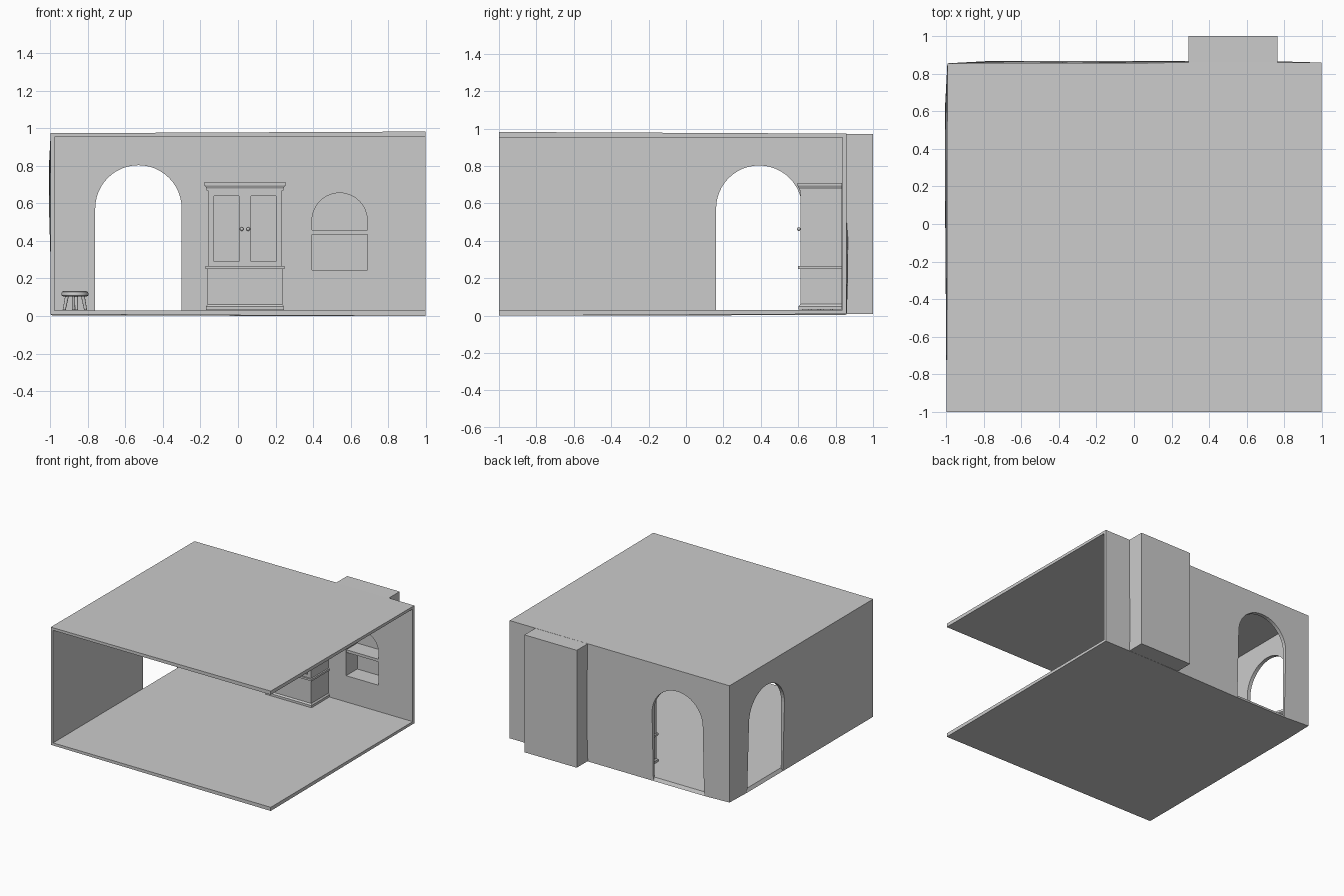
import bpy, bmesh, math
from mathutils import Vector

if "Cube" in bpy.data.objects:
    bpy.data.objects.remove(bpy.data.objects["Cube"])

GREY = bpy.data.materials.new("plain grey")
GREY.diffuse_color = (0.6, 0.6, 0.6, 1)
GREY.use_nodes = True
GREY.node_tree.nodes["Principled BSDF"].inputs["Base Color"].default_value = GREY.diffuse_color


def make(name, bm, smooth=False):
    me = bpy.data.meshes.new(name)
    bm.to_mesh(me)
    bm.free()
    ob = bpy.data.objects.new(name, me)
    bpy.context.collection.objects.link(ob)
    me.materials.append(GREY)
    if smooth:
        bpy.ops.object.select_all(action='DESELECT')
        ob.select_set(True)
        bpy.context.view_layer.objects.active = ob
        bpy.ops.object.shade_smooth_by_angle(angle=math.radians(40))
    return ob


def face(bm, pts, normal):
    """Add a polygon facing the given way."""
    f = bm.faces.new([bm.verts.new(p) for p in pts])
    f.normal_update()
    if f.normal.dot(Vector(normal)) < 0:
        f.normal_flip()


def add_box(bm, x0, x1, y0, y1, z0, z1):
    vs = bmesh.ops.create_cube(bm, size=1)["verts"]
    for v in vs:
        v.co = (x0 if v.co.x < 0 else x1, y0 if v.co.y < 0 else y1, z0 if v.co.z < 0 else z1)
    return vs


def box(name, *dims):
    bm = bmesh.new()
    add_box(bm, *dims)
    return make(name, bm)


def arc(c, r, spring, a0=180, a1=0, n=24):
    """Points of a round arch, from angle a0 to a1."""
    angs = [math.radians(a0 + (a1 - a0) * i / n) for i in range(n + 1)]
    return [(c + r * math.cos(a), spring + r * math.sin(a)) for a in angs]


# Room shell: inner surface, open at the front and right, thickened outward
L, R, F, B, Z0, Z1 = -0.976, 0.997, -1.0, 0.838, 0.03, 0.952
DX, DY, DR, DS = -0.53, 0.391, 0.23, 0.573      # doorways
NX, NR, NS, NZ = 0.541, 0.147, 0.508, 0.245     # niche
bm = bmesh.new()
back_left = ([(L, Z0), (DX - DR, Z0)] + arc(DX, DR, DS) + [(DX + DR, Z0), (NX, Z0), (NX, NZ), (NX - NR, NZ)]
             + arc(NX, NR, NS, 180, 90, 12) + [(NX, Z1), (L, Z1)])
back_right = ([(NX, Z0), (R, Z0), (R, Z1), (NX, Z1)] + arc(NX, NR, NS, 90, 0, 12)
              + [(NX + NR, NZ), (NX, NZ)])
for poly in (back_left, back_right):
    face(bm, [(x, B, z) for x, z in poly], (0, -1, 0))
side = [(F, Z0), (DY - DR, Z0)] + arc(DY, DR, DS) + [(DY + DR, Z0), (B, Z0), (B, Z1), (F, Z1)]
face(bm, [(L, y, z) for y, z in side], (1, 0, 0))
face(bm, [(L, F, Z0), (R, F, Z0), (R, B, Z0), (NX, B, Z0), (DX + DR, B, Z0), (DX - DR, B, Z0),
          (L, B, Z0), (L, DY + DR, Z0), (L, DY - DR, Z0)], (0, 0, 1))
face(bm, [(L, F, Z1), (R, F, Z1), (R, B, Z1), (NX, B, Z1), (L, B, Z1)], (0, 0, -1))
bmesh.ops.remove_doubles(bm, verts=bm.verts, dist=1e-4)
room = make("room_shell", bm)
mod = room.modifiers.new("wall thickness", 'SOLIDIFY')
mod.thickness, mod.offset = 0.03, -1

# Outer chimney-like box behind the niche (open towards the wall)
bm = bmesh.new()
add_box(bm, 0.29, 0.765, 0.85, 1.0, 0.01, 0.972)
bmesh.ops.delete(bm, geom=[f for f in bm.faces if f.normal.y < -0.5 or f.calc_center_median().y < 0.86],
                 context='FACES_ONLY')
make("niche_housing", bm)

# Arched niche lining and its shelf
bm = bmesh.new()
prof = [(NX - NR, NZ)] + arc(NX, NR, NS) + [(NX + NR, NZ)]
Y0, Y1 = B + 0.029, 0.982
for a, b in zip(prof, prof[1:] + prof[:1]):
    mid = Vector((NX - (a[0] + b[0]) / 2, 0, 0.45 - (a[1] + b[1]) / 2))
    face(bm, [(a[0], Y0, a[1]), (b[0], Y0, b[1]), (b[0], Y1, b[1]), (a[0], Y1, a[1])], mid)
face(bm, [(x, Y1, z) for x, z in prof], (0, -1, 0))
bmesh.ops.remove_doubles(bm, verts=bm.verts, dist=1e-5)
make("niche_lining", bm, True)
box("niche_shelf", NX - NR, NX + NR, B + 0.002, Y1, 0.435, 0.457)

# Cupboard
CX, CB = 0.037, 0.835


def tier(name, half, front, z0, z1, grow=0.0):
    """Cupboard slab; grow widens its top edge on three sides."""
    bm = bmesh.new()
    for v in add_box(bm, CX - half, CX + half, front, CB, z0, z1):
        if v.co.z > (z0 + z1) / 2:
            v.co.x += grow if v.co.x > CX else -grow
            if v.co.y < CB - 0.01:
                v.co.y -= grow
    return make(name, bm)


tier("cupboard_plinth", 0.208, 0.602, 0.032, 0.05)
tier("cupboard_plinth_bevel", 0.208, 0.602, 0.05, 0.062, -0.009)
tier("cupboard_base", 0.199, 0.611, 0.062, 0.25)
tier("cupboard_ledge", 0.21, 0.6, 0.25, 0.266)
tier("cupboard_neck", 0.204, 0.606, 0.668, 0.678)
tier("cupboard_crown", 0.204, 0.606, 0.678, 0.696, 0.01)
tier("cupboard_top", 0.219, 0.597, 0.696, 0.71)

# Upper body with two recessed door panels, and knobs
bm = bmesh.new()
add_box(bm, CX - 0.198, CX + 0.198, 0.622, CB, 0.266, 0.668)
fy = (0.611, 0.622)
for x0, x1 in ((-0.198, -0.165), (-0.033, 0.033), (0.165, 0.198)):
    add_box(bm, CX + x0, CX + x1, *fy, 0.266, 0.668)
for s in (-1, 1):
    for z in ((0.266, 0.29), (0.64, 0.668)):
        add_box(bm, CX + min(s * 0.033, s * 0.165), CX + max(s * 0.033, s * 0.165), *fy, *z)
make("cupboard_body", bm)
for s, side_name in ((-1, "left"), (1, "right")):
    bm = bmesh.new()
    bmesh.ops.create_uvsphere(bm, u_segments=16, v_segments=10, radius=0.01)
    bmesh.ops.translate(bm, verts=bm.verts, vec=(CX + s * 0.017, 0.603, 0.463))
    make(side_name + "_knob", bm, True)

# Stool: rounded seat and four splayed legs
SX, SY = -0.868, 0.72
bm = bmesh.new()
rim = [(0, 0.105), (0.064, 0.105), (0.071, 0.11), (0.072, 0.12), (0.069, 0.129), (0.06, 0.133), (0, 0.133)]
vs = [bm.verts.new((SX + r, SY, z)) for r, z in rim]
es = [bm.edges.new(p) for p in zip(vs, vs[1:])]
bmesh.ops.spin(bm, geom=vs + es, cent=(SX, SY, 0), axis=(0, 0, 1), angle=math.tau, steps=32)
bmesh.ops.remove_doubles(bm, verts=bm.verts, dist=1e-5)
bmesh.ops.recalc_face_normals(bm, faces=bm.faces)
make("stool_seat", bm, True)
for i in range(4):
    a = math.radians(8 + 90 * i)
    d = Vector((math.cos(a), math.sin(a), 0))
    bm = bmesh.new()
    bmesh.ops.create_cone(bm, cap_ends=True, segments=12, radius1=0.008, radius2=0.01, depth=0.078)
    for v in bm.verts:
        v.co += Vector((SX, SY, 0.07)) + d * (0.05 - 0.2 * v.co.z)
    make("stool_leg_%d" % (i + 1), bm, True)
